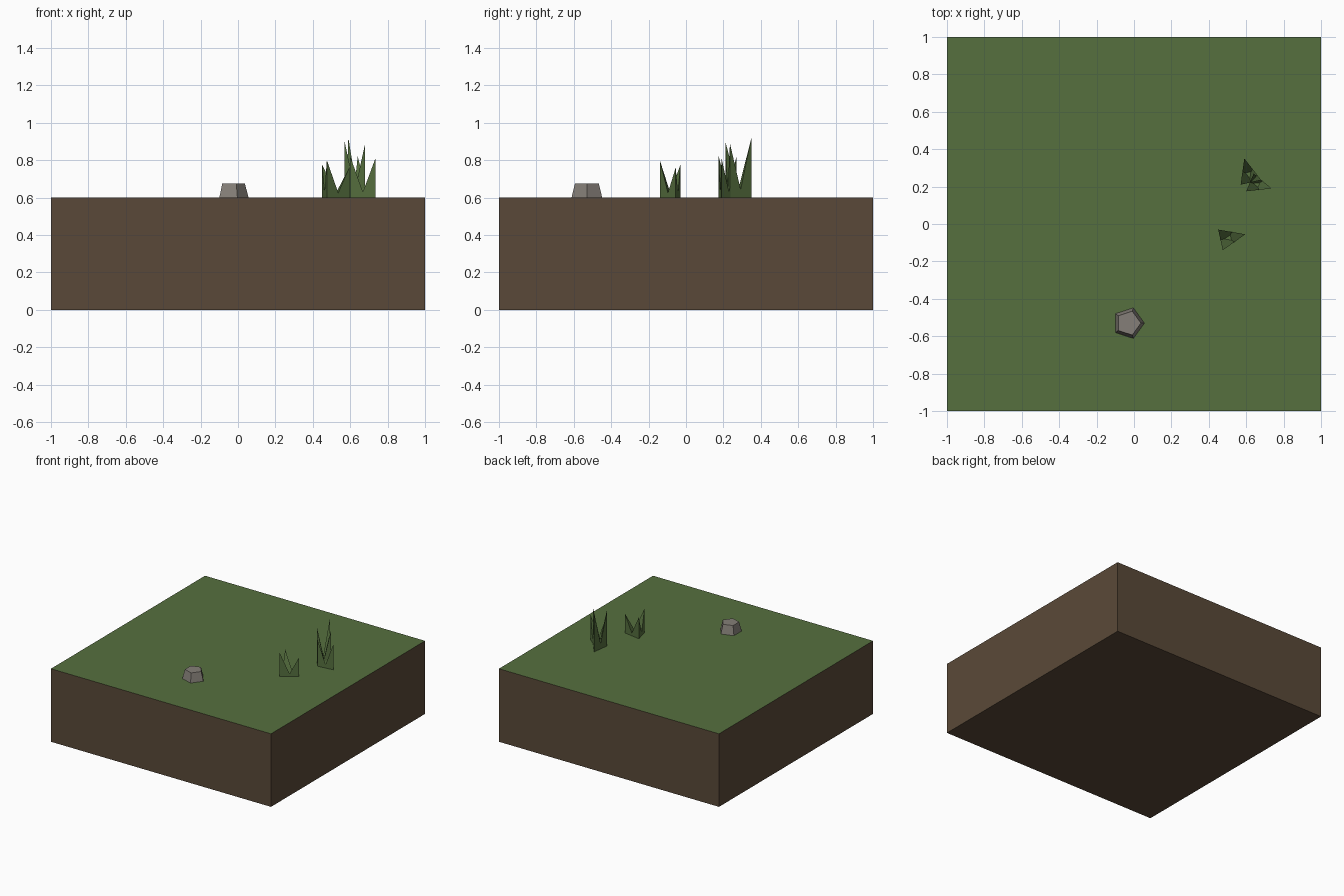
import bpy
import bmesh
from mathutils import Vector

cube = bpy.data.objects.get("Cube")
if cube:
    bpy.data.objects.remove(cube, do_unlink=True)

GROUND = 0.6


def material(name, srgb):
    color = [((c / 255 + 0.055) / 1.055) ** 2.4 for c in srgb] + [1]
    mat = bpy.data.materials.new(name)
    mat.use_nodes = True
    mat.diffuse_color = color
    mat.node_tree.nodes["Principled BSDF"].inputs["Base Color"].default_value = color
    return mat


def add_object(name, bm, *mats):
    bmesh.ops.recalc_face_normals(bm, faces=bm.faces)
    mesh = bpy.data.meshes.new(name)
    bm.to_mesh(mesh)
    bm.free()
    for mat in mats:
        mesh.materials.append(mat)
    obj = bpy.data.objects.new(name, mesh)
    bpy.context.collection.objects.link(obj)
    return obj


soil = material("soil brown", (90, 73, 56))
grass = material("grass green", (86, 112, 63))
stone = material("stone grey", (133, 127, 120))

# Soil block with a grassy top face
bm = bmesh.new()
bmesh.ops.create_cube(bm, size=1)
bmesh.ops.scale(bm, vec=(2, 2, GROUND), verts=bm.verts)
bmesh.ops.translate(bm, vec=(0, 0, GROUND / 2), verts=bm.verts)
bm.normal_update()
for face in bm.faces:
    face.material_index = 1 if face.normal.z > 0.5 else 0
add_object("ground_block", bm, soil, grass)

# Five-sided rock with a flat top
bpy.ops.mesh.primitive_cone_add(vertices=5, radius1=0.086, radius2=0.067, depth=0.075,
                                location=(-0.03, -0.53, GROUND + 0.0375),
                                rotation=(0, 0, -1.5708))
rock = bpy.context.object
rock.name = "rock"
rock.data.materials.append(stone)


# Tuft of three blades, each upright on its outer corner and sloping inward
def tuft(name, tips, spread=0.58):
    bm = bmesh.new()
    tips = [Vector(t) for t in tips]
    for i, tip in enumerate(tips):
        root = Vector((tip.x, tip.y, GROUND))
        base = [root]
        for other in (tips[i - 2], tips[i - 1]):
            base.append(root.lerp(Vector((other.x, other.y, GROUND)), spread))
        ring = [bm.verts.new(p) for p in base]
        top = bm.verts.new(tip)
        bm.faces.new(ring)
        for j in range(3):
            bm.faces.new((ring[j - 1], ring[j], top))
    add_object(name, bm, grass)


tuft("small_grass_tuft", [(0.45, -0.03, 0.775), (0.475, -0.14, 0.8), (0.595, -0.055, 0.76)])
tuft("tall_grass_tuft", [(0.59, 0.35, 0.92), (0.57, 0.21, 0.9), (0.68, 0.235, 0.89)])
tuft("side_grass_tuft", [(0.735, 0.19, 0.81), (0.6, 0.175, 0.82), (0.64, 0.27, 0.82)])
